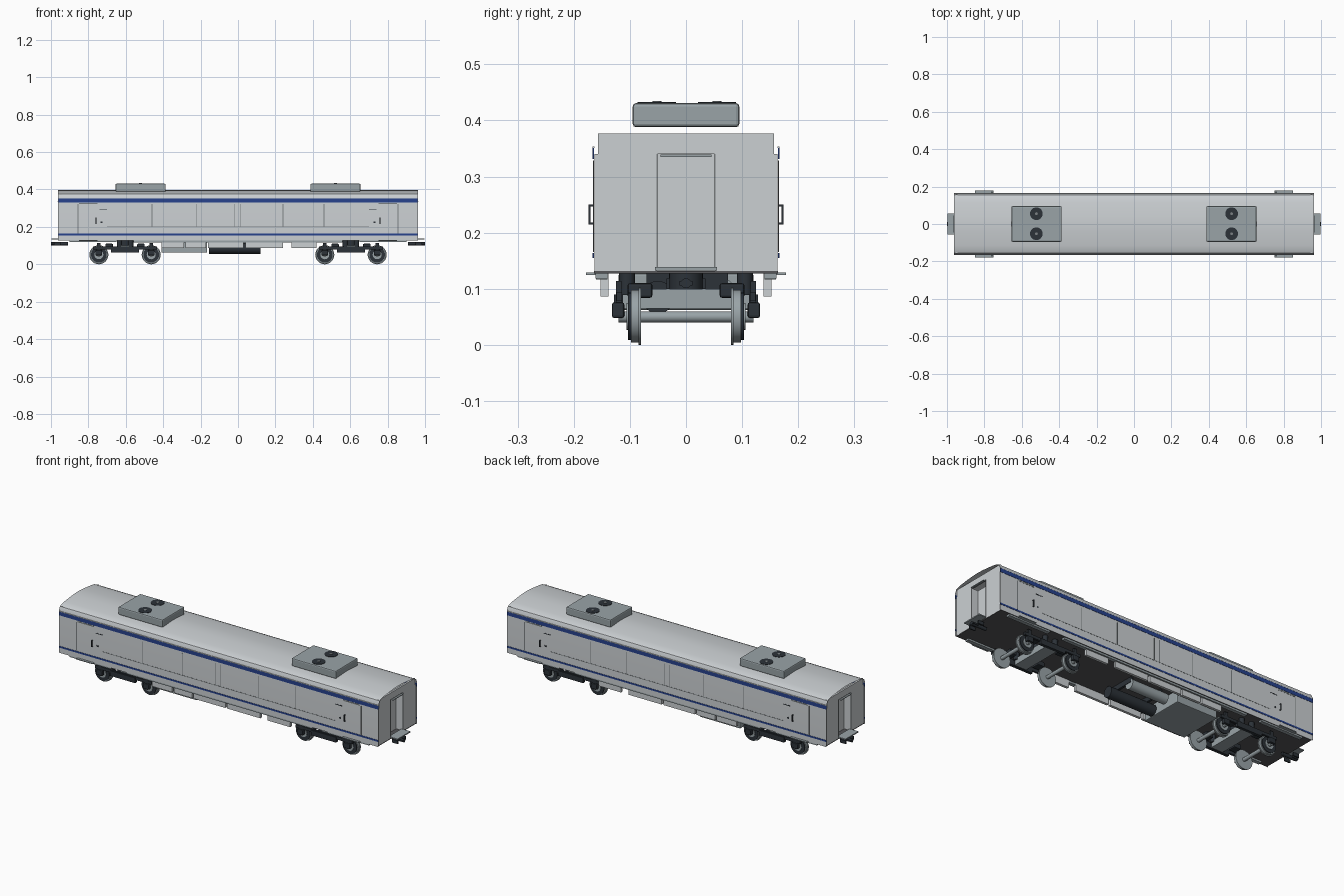
import bpy, bmesh, math
from mathutils import Matrix

if "Cube" in bpy.data.objects:
    bpy.data.objects.remove(bpy.data.objects["Cube"])


def material(name, rgb):
    m = bpy.data.materials.new(name)
    m.diffuse_color = (*rgb, 1)
    m.use_nodes = True
    m.node_tree.nodes["Principled BSDF"].inputs["Base Color"].default_value = m.diffuse_color
    return m


SILVER = material("silver body", (0.60, 0.63, 0.65))
GREY = material("mid grey", (0.32, 0.37, 0.39))
LINE = material("panel line grey", (0.20, 0.22, 0.23))
DARK = material("dark running gear", (0.025, 0.032, 0.04))
FLOOR = material("floor grey", (0.09, 0.09, 0.095))
BLUE = material("stripe blue", (0.02, 0.055, 0.27))


def finish(name, bm, mat, smooth=False):
    bmesh.ops.recalc_face_normals(bm, faces=bm.faces)
    me = bpy.data.meshes.new(name)
    bm.to_mesh(me)
    bm.free()
    ob = bpy.data.objects.new(name, me)
    bpy.context.collection.objects.link(ob)
    me.materials.append(mat)
    if smooth:
        bpy.context.view_layer.objects.active = ob
        ob.select_set(True)
        bpy.ops.object.shade_smooth_by_angle(angle=math.radians(35))
        ob.select_set(False)
    return ob


def box(name, x, y, z, mat, bevel=0):
    """Box from (low, high) pairs on each axis."""
    bm = bmesh.new()
    bmesh.ops.create_cube(bm, size=1)
    for v in bm.verts:
        v.co = [(a + b) / 2 + c * abs(b - a) for (a, b), c in zip((x, y, z), v.co)]
    ob = finish(name, bm, mat)
    if bevel:
        mod = ob.modifiers.new("soft edges", "BEVEL")
        mod.width, mod.segments = bevel, 2
    return ob


def cyl(name, centre, r, length, axis, mat, r2=None, sides=24):
    bm = bmesh.new()
    rot = {"x": Matrix.Rotation(math.pi / 2, 4, "Y"),
           "y": Matrix.Rotation(math.pi / 2, 4, "X"), "z": Matrix()}[axis]
    bmesh.ops.create_cone(bm, cap_ends=True, segments=sides, radius1=r,
                          radius2=r if r2 is None else r2, depth=length,
                          matrix=Matrix.Translation(centre) @ rot)
    return finish(name, bm, mat, True)


def span(s, a, b):
    return tuple(sorted((s * a, s * b)))


# Carriage shell: side walls and arched roof swept along x, ends left open
half = [(0.165, 0.127), (0.165, 0.335), (0.1635, 0.358), (0.156, 0.375), (0.14, 0.382),
        (0.115, 0.3865), (0.08, 0.391), (0.04, 0.395), (0, 0.397)]
profile = half + [(-y, z) for y, z in half[-2::-1]]
bm = bmesh.new()
rows = [[bm.verts.new((x, y, z)) for y, z in profile] for x in (-0.962, 0.962)]
for i in range(len(profile) - 1):
    bm.faces.new((rows[0][i], rows[1][i], rows[1][i + 1], rows[0][i + 1]))
finish("carriage_shell", bm, SILVER, True)

box("floor", (-0.955, 0.955), (-0.164, 0.164), (0.127, 0.132), FLOOR)

# Ends: wall panels around a recessed gangway door, footplate and coupler
for s in (-1, 1):
    wall = span(s, 0.945, 0.955)
    for t in (-1, 1):
        box("end_wall", wall, span(t, 0.052, 0.163), (0.128, 0.34), SILVER)
        box("door_jamb", span(s, 0.915, 0.945), span(t, 0.052, 0.056), (0.132, 0.34), SILVER)
        box("coupler_hook", span(s, 0.95, 0.985), span(t, 0.029, 0.035), (0.1, 0.118), DARK)
        box("end_door_edge", span(s, 0.955, 0.957), span(t, 0.051, 0.0525), (0.135, 0.34), LINE)
    box("end_wall_top", wall, (-0.157, 0.157), (0.34, 0.377), SILVER)
    box("end_door", span(s, 0.91, 0.915), (-0.056, 0.056), (0.132, 0.34), SILVER)
    box("door_lintel", span(s, 0.955, 0.965), (-0.045, 0.045), (0.335, 0.339), GREY)
    box("gangway_footplate", span(s, 0.945, 0.998), (-0.055, 0.055), (0.133, 0.139), GREY)
    cyl("coupler_bar", (s * 0.955, 0, 0.11), 0.009, 0.09, "x", DARK, sides=12)
    box("coupler_head", span(s, 0.965, 1.0), (-0.012, 0.012), (0.106, 0.114), DARK)

# Roof air conditioning units with two fans each
for s in (-1, 1):
    box("roof_unit", span(s, 0.387, 0.655), (-0.095, 0.095), (0.388, 0.431), GREY, 0.006)
    for y in (-0.052, 0.055):
        cyl("roof_fan", (s * 0.522, y, 0.4315), 0.034, 0.003, "z", DARK)
        cyl("fan_hub", (s * 0.522, y, 0.4335), 0.008, 0.002, "z", LINE, sides=12)

# Side liveries, panel seams, door fittings
for t in (-1, 1):
    side = span(t, 0.164, 0.1664)
    box("upper_stripe", (-0.961, 0.961), side, (0.331, 0.351), BLUE)
    box("lower_stripe", (-0.961, 0.961), side, (0.155, 0.164), BLUE)
    seam = span(t, 0.164, 0.1658)
    box("long_seam", (-0.7, 0.7), seam, (0.2, 0.203), LINE)
    for x in (-0.855, -0.46, -0.22, -0.018, 0.012, 0.24, 0.46, 0.855):
        low = 0.166 if abs(x) > 0.8 else 0.203
        box("panel_seam", (x - 0.002, x + 0.002), seam, (low, 0.322), LINE)
    box("roof_gutter", (-0.961, 0.961), span(t, 0.163, 0.167), (0.351, 0.354), SILVER)
    for s in (-1, 1):
        box("door_head", span(s, 0.75, 0.85), seam, (0.322, 0.329), LINE)
        box("door_sign", span(s, 0.70, 0.74), seam, (0.29, 0.294), DARK)
        box("door_handle", span(s, 0.725, 0.735), seam, (0.22, 0.228), DARK)
        box("grab_rail", span(s, 0.757, 0.762), span(t, 0.170, 0.174), (0.215, 0.25), DARK)
        for z in (0.215, 0.247):
            box("rail_bracket", span(s, 0.757, 0.762), span(t, 0.165, 0.172), (z, z + 0.003), DARK)
        box("door_step", span(s, 0.75, 0.85), span(t, 0.15, 0.178), (0.125, 0.129), GREY)
        box("step_board", span(s, 0.65, 0.9), span(t, 0.14, 0.161), (0.118, 0.127), GREY)

# Underfloor equipment: skirts, equipment box, battery cylinders
for t in (-1, 1):
    for x in ((-0.41, -0.29), (-0.28, -0.17), (-0.16, 0.03), (0.04, 0.24), (0.285, 0.42)):
        box("skirt_panel", x, span(t, 0.138, 0.152), (0.086, 0.128), SILVER)
    box("sole_bar", (-0.56, 0.56), span(t, 0.14, 0.16), (0.117, 0.127), GREY)
box("equipment_box", (-0.41, -0.165), (-0.12, 0.12), (0.062, 0.128), GREY, 0.004)
cyl("dark_reservoir", (-0.018, -0.05, 0.085), 0.029, 0.275, "x", DARK)
cyl("light_reservoir", (-0.03, 0.06, 0.094), 0.027, 0.22, "x", GREY)
for x in (-0.11, 0.07):
    box("reservoir_hanger", (x, x + 0.012), (-0.07, 0.075), (0.1, 0.128), DARK)

# Bogies
for s in (-1, 1):
    cx = s * 0.604
    cyl("bogie_pivot", (cx, 0, 0.112), 0.03, 0.034, "z", DARK)
    box("bogie_bolster", (cx - 0.035, cx + 0.035), (-0.115, 0.115), (0.065, 0.1), GREY)
    for t in (-1, 1):
        box("side_frame", (cx - 0.17, cx + 0.17), span(t, 0.114, 0.124), (0.078, 0.094), DARK)
        box("frame_drop", (cx - 0.075, cx + 0.075), span(t, 0.112, 0.128), (0.062, 0.09), DARK)
        for dx in (-0.03, 0.03):
            cyl("bolster_spring", (cx + dx, t * 0.105, 0.108), 0.014, 0.038, "z", DARK, sides=12)
        for dx in (-0.085, 0.085):
            box("brake_cylinder", (cx + dx - 0.02, cx + dx + 0.02), span(t, 0.06, 0.104),
                (0.084, 0.11), DARK, 0.004)
    for dx in (-0.14, 0.14):
        wx = cx + dx
        cyl("axle", (wx, 0, 0.05), 0.01, 0.24, "y", GREY, sides=12)
        for t in (-1, 1):
            cyl("wheel_flange", (wx, t * 0.0825, 0.051), 0.051, 0.005, "y", GREY, sides=32)
            cyl("wheel_tread", (wx, t * 0.091, 0.051), 0.047, 0.014, "y", GREY, sides=32)
            cyl("wheel_face", (wx, t * 0.1, 0.051), 0.042, 0.006, "y", DARK, sides=32)
            cyl("wheel_hub", (wx, t * 0.104, 0.051), 0.024, 0.004, "y", GREY)
            box("axle_box", (wx - 0.018, wx + 0.018), span(t, 0.11, 0.132),
                (0.048, 0.076), DARK, 0.004)
            box("axle_spring", (wx - 0.01, wx + 0.01), span(t, 0.115, 0.125), (0.076, 0.114), DARK)
